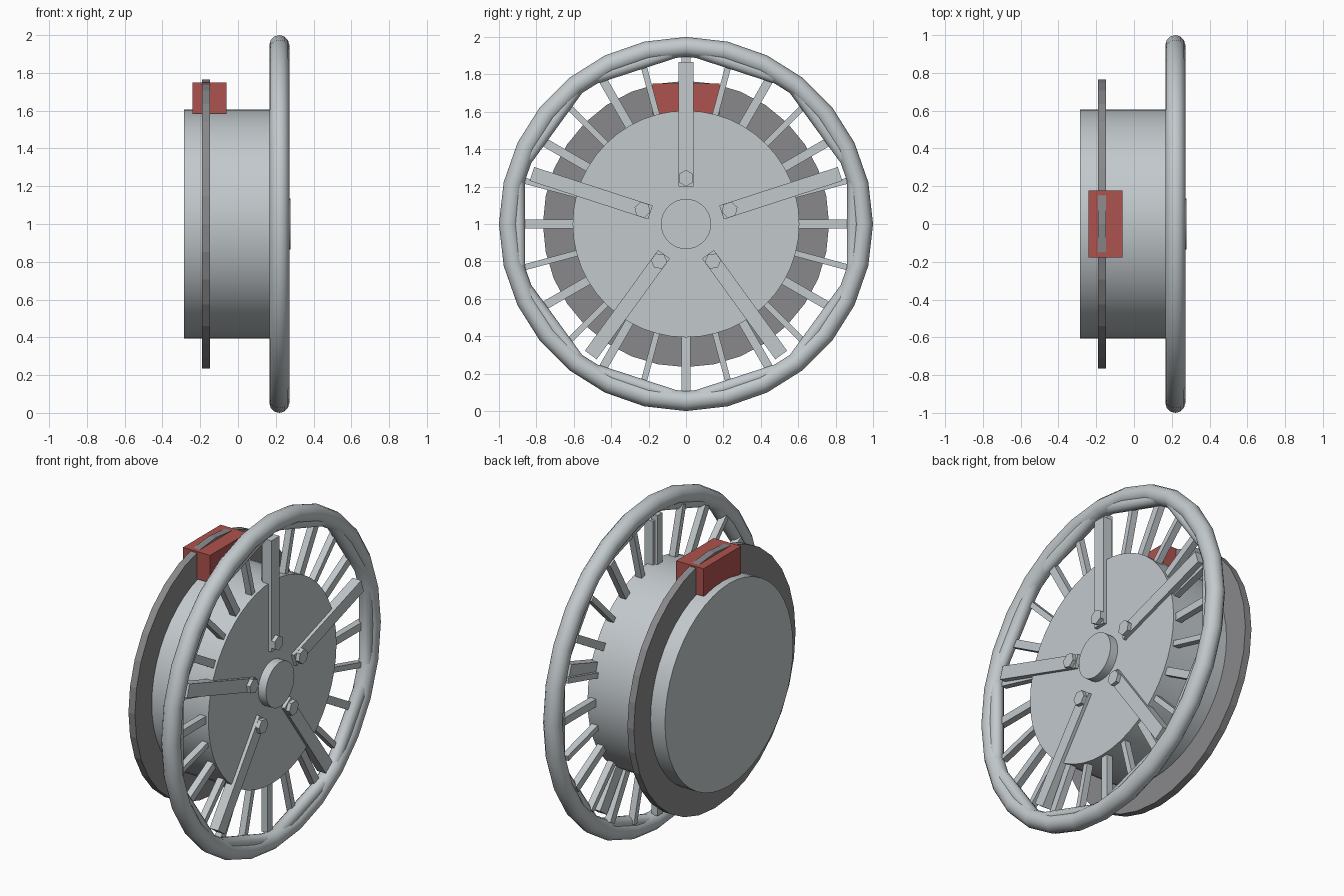
import bpy
from math import pi, radians
from mathutils import Matrix

cube = bpy.data.objects.get("Cube")
if cube:
    bpy.data.objects.remove(cube, do_unlink=True)

CENTRE = Matrix.Translation((0, 0, 1))
TO_X = Matrix.Rotation(pi / 2, 4, 'Y')


def material(name, rgb):
    mat = bpy.data.materials.new(name)
    mat.use_nodes = True
    colour = (*rgb, 1)
    mat.diffuse_color = colour
    mat.node_tree.nodes["Principled BSDF"].inputs["Base Color"].default_value = colour
    return mat


silver = material("silver_grey", (0.54, 0.585, 0.605))
dark = material("disc_grey", (0.25, 0.25, 0.26))
red = material("caliper_red", (0.42, 0.085, 0.075))


def finish(name, mat, matrix, smooth=False):
    obj = bpy.context.object
    obj.name = name
    obj.matrix_world = matrix
    obj.data.materials.append(mat)
    if smooth:
        bpy.ops.object.shade_smooth_by_angle(angle=radians(35))
    return obj


def turned(angle):
    """Frame at the wheel centre with its z axis along a spoke."""
    return CENTRE @ Matrix.Rotation(angle, 4, 'X')


def cylinder(name, mat, x0, x1, radius, sides, frame=CENTRE, out=0, smooth=True):
    bpy.ops.mesh.primitive_cylinder_add(vertices=sides, radius=radius, depth=x1 - x0)
    place = Matrix.Translation(((x0 + x1) / 2, 0, out))
    return finish(name, mat, frame @ place @ TO_X, smooth)


def box(name, mat, x, y, z, frame=CENTRE):
    bpy.ops.mesh.primitive_cube_add(size=1)
    spans = (x, y, z)
    place = Matrix.Translation([(a + b) / 2 for a, b in spans])
    size = Matrix.Diagonal([b - a for a, b in spans] + [1])
    return finish(name, mat, frame @ place @ size)


def ring(name, x, major, minor, segments):
    bpy.ops.mesh.primitive_torus_add(major_radius=major, minor_radius=minor,
                                     major_segments=segments, minor_segments=12)
    place = Matrix.Translation((x, 0, 0))
    return finish(name, silver, CENTRE @ place @ TO_X, True)


# Rim with a coarser ring just inside it
ring("rim", 0.219, 0.947, 0.053, 28)
ring("rim_liner", 0.219, 0.945, 0.04, 10)

# Drum, hub cap and brake
cylinder("drum", silver, -0.285, 0.228, 0.606, 48)
cylinder("hub_cap", silver, 0.2, 0.279, 0.134, 32)
cylinder("brake_disc", dark, -0.19, -0.147, 0.765, 32, smooth=False)
box("brake_caliper", red, (-0.24, -0.06), (-0.178, 0.178), (0.585, 0.75))

# Thin spokes, alternating in width
for i in range(24):
    half = 0.016 if i % 2 else 0.023
    box(f"thin_spoke_{i + 1}", silver, (0.172, 0.212), (-half, half),
        (0.55, 0.9), turned(i * pi / 12))

# Broad arms with hexagonal bolts
for i in range(5):
    frame = turned(i * 2 * pi / 5)
    box(f"arm_{i + 1}", silver, (0.19, 0.248), (-0.039, 0.039), (0.2, 0.866), frame)
    bolt_frame = frame @ Matrix.Translation((0, 0, 0.245)) @ Matrix.Rotation(pi / 2, 4, 'X')
    cylinder(f"bolt_{i + 1}", silver, 0.22, 0.271, 0.044, 6, bolt_frame, smooth=False)
